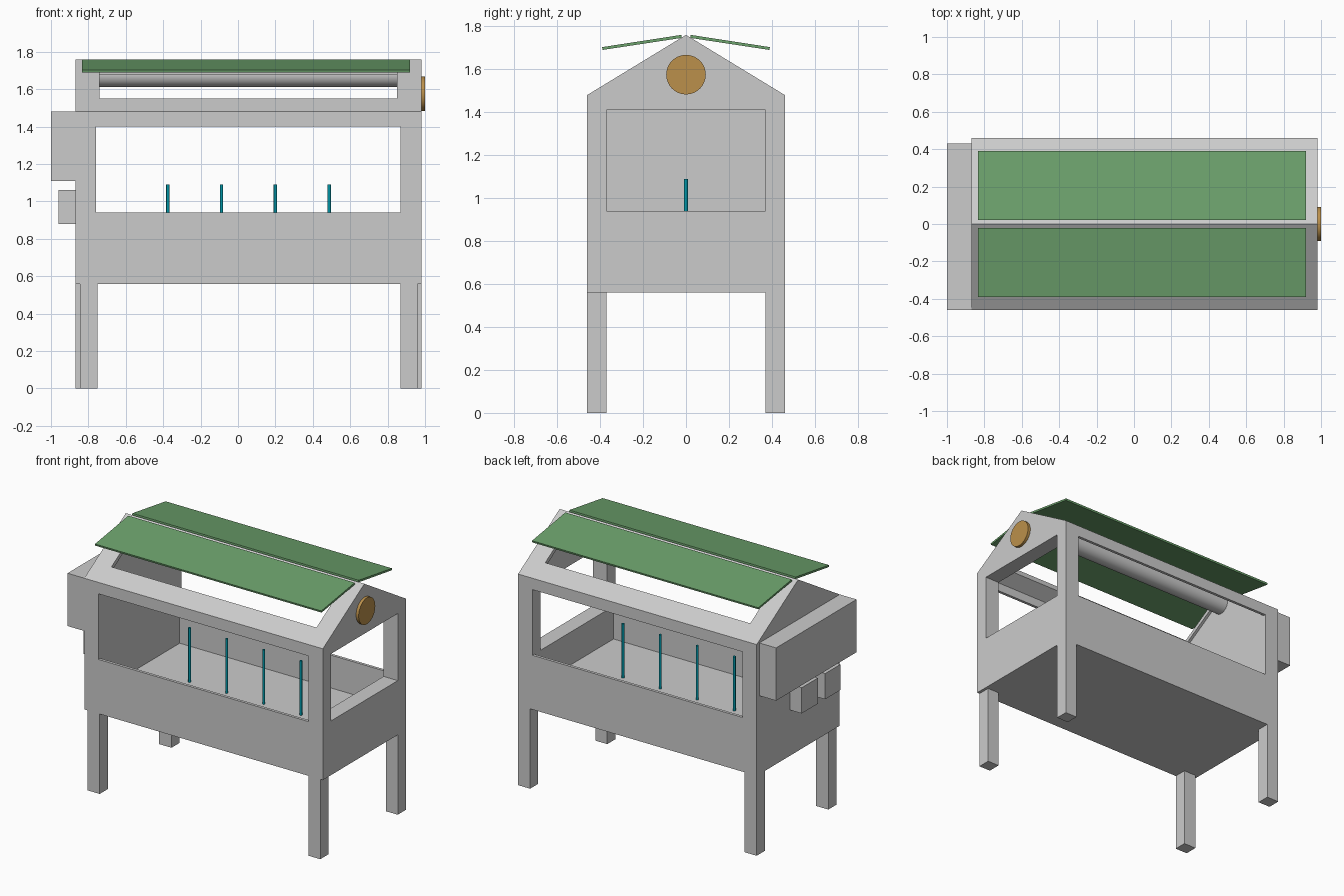
import bpy, bmesh, math
from mathutils import Matrix

if "Cube" in bpy.data.objects:
    bpy.data.objects.remove(bpy.data.objects["Cube"])


def material(name, color):
    m = bpy.data.materials.new(name)
    m.diffuse_color = (*color, 1)
    m.use_nodes = True
    m.node_tree.nodes["Principled BSDF"].inputs["Base Color"].default_value = m.diffuse_color
    return m


green = material("panel_green", (0.15, 0.36, 0.15))
orange = material("disc_orange", (0.5, 0.28, 0.07))
teal = material("bar_teal", (0.0, 0.3, 0.38))


def make(name, bm, mat=None):
    bmesh.ops.recalc_face_normals(bm, faces=bm.faces)
    me = bpy.data.meshes.new(name)
    bm.to_mesh(me)
    bm.free()
    ob = bpy.data.objects.new(name, me)
    bpy.context.collection.objects.link(ob)
    if mat:
        me.materials.append(mat)
    return ob


def prism(name, profile, x0, x1, mat=None):
    """Extrude a (y, z) profile along x."""
    bm = bmesh.new()
    face = bm.faces.new([bm.verts.new((x0, y, z)) for y, z in profile])
    ext = bmesh.ops.extrude_face_region(bm, geom=[face])
    verts = [g for g in ext["geom"] if isinstance(g, bmesh.types.BMVert)]
    bmesh.ops.translate(bm, verts=verts, vec=(x1 - x0, 0, 0))
    return make(name, bm, mat)


def box(name, x0, x1, y0, y1, z0, z1, mat=None):
    return prism(name, [(y0, z0), (y1, z0), (y1, z1), (y0, z1)], x0, x1, mat)


def cylinder(name, center, r, length, axis, segs, mat=None):
    bm = bmesh.new()
    turn = Matrix.Rotation(math.pi / 2, 4, 'Y') if axis == 'X' else Matrix()
    bmesh.ops.create_cone(bm, cap_ends=True, segments=segs, radius1=r, radius2=r,
                          depth=length, matrix=Matrix.Translation(center) @ turn)
    ob = make(name, bm, mat)
    bpy.context.view_layer.objects.active = ob
    bpy.ops.object.select_all(action='DESELECT')
    ob.select_set(True)
    bpy.ops.object.shade_smooth_by_angle(angle=math.radians(35))
    return ob


def cut(ob, cutter):
    mod = ob.modifiers.new("cut", 'BOOLEAN')
    mod.operation = 'DIFFERENCE'
    mod.solver = 'EXACT'
    mod.object = cutter
    bpy.context.view_layer.objects.active = ob
    bpy.ops.object.modifier_apply(modifier=mod.name)
    bpy.data.objects.remove(cutter)


# House-shaped body, hollowed out
body = prism("body", [(-.46, .56), (.46, .56), (.46, 1.48), (0, 1.76), (-.46, 1.48)], -.87, .98)
cut(body, prism("cavity", [(-.44, .71), (.44, .71), (.44, 1.46), (0, 1.728), (-.44, 1.46)], -.76, .87))
# Long windows through front and back, and one in the right end
cut(body, box("long_window", -.76, .87, -.6, .6, .94, 1.40))
cut(body, box("end_window", .8, 1.1, -.37, .37, .94, 1.41))
# Roof openings on both slopes
for s in (-1, 1):
    a, b = sorted((s * .08, s * .345))
    cut(body, box("roof_opening", -.74, .85, a, b, 1.43, 1.9))

# Round ridge beam under the peak
cylinder("ridge_beam", (.055, 0, 1.678), .066, 1.63, 'X', 32)

# Tilted roof panels
for s, name in ((-1, "front_roof_panel"), (1, "back_roof_panel")):
    prism(name, [(s * .388, 1.69), (s * .391, 1.703), (s * .022, 1.76), (s * .02, 1.746)],
          -.835, .92, green)

# Legs: the front pair sits slightly inboard of the back pair
for name, x0, x1, y0 in (("front_left_leg", -.845, -.75, -.46), ("front_right_leg", .87, .96, -.46),
                         ("back_left_leg", -.87, -.775, .37), ("back_right_leg", .887, .98, .37)):
    box(name, x0, x1, y0, y0 + .09, 0, .56)

# Boxes on the left end
box("upper_side_box", -1, -.87, -.46, .43, 1.11, 1.48)
box("lower_side_box_a", -.96, -.87, -.09, .09, .88, 1.06)
box("lower_side_box_b", -.96, -.87, -.34, -.17, .88, 1.06)

# Upright bars standing on the inner floor
for i, x in enumerate((-.375, -.088, .2, .488)):
    cylinder(f"upright_bar_{i + 1}", (x, 0, .90), .009, .38, 'Z', 16, teal)

# Round disc on the right gable
cylinder("gable_disc", (.99, 0, 1.575), .092, .02, 'X', 48, orange)
